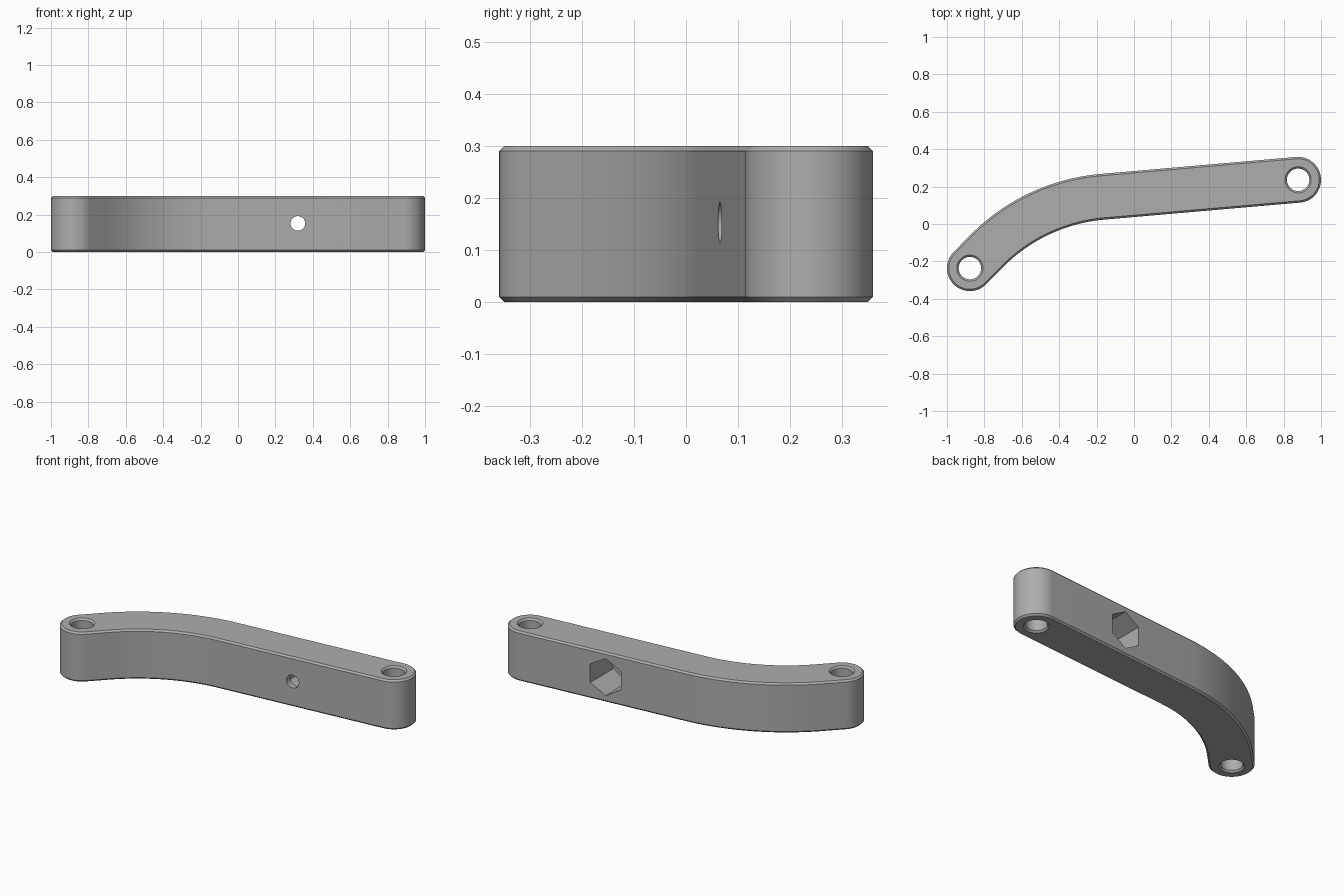
import bpy, bmesh
from math import sin, cos, tan, pi, radians
from mathutils import Matrix, Vector

cube = bpy.data.objects.get("Cube")
if cube:
    bpy.data.objects.remove(cube, do_unlink=True)

HEIGHT, RADIUS, CHAMFER = 0.3, 0.1225, 0.01
LEFT_END, RIGHT_END = Vector((-0.8775, -0.236)), Vector((0.8775, 0.2365))
ANGLE_A, ANGLE_B = radians(45), radians(5)     # directions of the two straight runs
BEND = Vector((-0.529, 0.114))                 # where the straight runs would meet
BEND_R = 0.99

grey = bpy.data.materials.new("plain grey")
grey.use_nodes = True
grey.diffuse_color = (0.42, 0.42, 0.42, 1)
grey.node_tree.nodes["Principled BSDF"].inputs["Base Color"].default_value = grey.diffuse_color


def arc(centre, r, start, end, n):
    return [centre + r * Vector((cos(a), sin(a)))
            for a in (start + (end - start) * i / n for i in range(n + 1))]


def outline(r):
    """Counter-clockwise contour of the bent bar with half width r."""
    tangent = BEND_R * tan((ANGLE_A - ANGLE_B) / 2)
    start = BEND + tangent * Vector((cos(ANGLE_B), sin(ANGLE_B)))
    centre = start + BEND_R * Vector((sin(ANGLE_B), -cos(ANGLE_B)))
    a, b = ANGLE_A + pi / 2, ANGLE_B + pi / 2
    return (arc(RIGHT_END, r, b - pi, b, 32)
            + arc(centre, BEND_R + r, b, a, 32)
            + arc(LEFT_END, r, a, a + pi, 32)
            + arc(centre, BEND_R - r, a, b, 32))


def loft(name, loops, matrix=Matrix()):
    """Skin a stack of (contour, height) loops into a closed solid."""
    bm = bmesh.new()
    rings = [[bm.verts.new((p.x, p.y, z)) for p in pts] for pts, z in loops]
    n = len(rings[0])
    for low, high in zip(rings, rings[1:]):
        for i in range(n):
            j = (i + 1) % n
            bm.faces.new((low[i], low[j], high[j], high[i]))
    bm.faces.new(rings[0][::-1])
    bm.faces.new(rings[-1])
    bmesh.ops.transform(bm, matrix=matrix, verts=bm.verts)
    bmesh.ops.recalc_face_normals(bm, faces=bm.faces)
    mesh = bpy.data.meshes.new(name)
    bm.to_mesh(mesh)
    bm.free()
    mesh.materials.append(grey)
    obj = bpy.data.objects.new(name, mesh)
    bpy.context.collection.objects.link(obj)
    return obj


def polygon(r, n, turn=0.0, centre=Vector((0, 0))):
    return arc(centre, r, turn, turn + 2 * pi, n)[:-1]


# Bent bar with chamfered rims
bar = loft("bent_bar", [
    (outline(RADIUS - CHAMFER), 0), (outline(RADIUS), CHAMFER),
    (outline(RADIUS), HEIGHT - CHAMFER), (outline(RADIUS - CHAMFER), HEIGHT)])

# Countersunk vertical holes at both ends
cutters = []
HOLE, OVER = 0.06, 0.02
for name, end in (("left_hole", LEFT_END), ("right_hole", RIGHT_END)):
    profile = [(HOLE + CHAMFER + OVER, -OVER), (HOLE, CHAMFER),
               (HOLE, HEIGHT - CHAMFER), (HOLE + CHAMFER + OVER, HEIGHT + OVER)]
    cutters.append(loft(name + "_cutter", [(polygon(r, 48, 0, end), z) for r, z in profile]))

# Cross hole, and the deep hexagonal nut pocket at the back
across = Matrix.Translation((0.32, 0, HEIGHT / 2 + 0.003)) @ Matrix.Rotation(-pi / 2, 4, "X")
cutters.append(loft("bolt_hole_cutter",
                    [(polygon(0.039, 40), -0.1), (polygon(0.039, 40), 0.2)], across))
cutters.append(loft("nut_pocket_cutter",
                    [(polygon(0.112, 6, pi / 2), 0.1), (polygon(0.112, 6, pi / 2), 0.5)], across))

bpy.context.view_layer.objects.active = bar
for cutter in cutters:
    mod = bar.modifiers.new(cutter.name, "BOOLEAN")
    mod.operation, mod.solver, mod.object = "DIFFERENCE", "EXACT", cutter
    bpy.ops.object.modifier_apply(modifier=mod.name)
    bpy.data.objects.remove(cutter, do_unlink=True)

# Smooth curved walls, crisp chamfers
bpy.ops.object.select_all(action="DESELECT")
bar.select_set(True)
bpy.ops.object.shade_smooth_by_angle(angle=radians(25))
